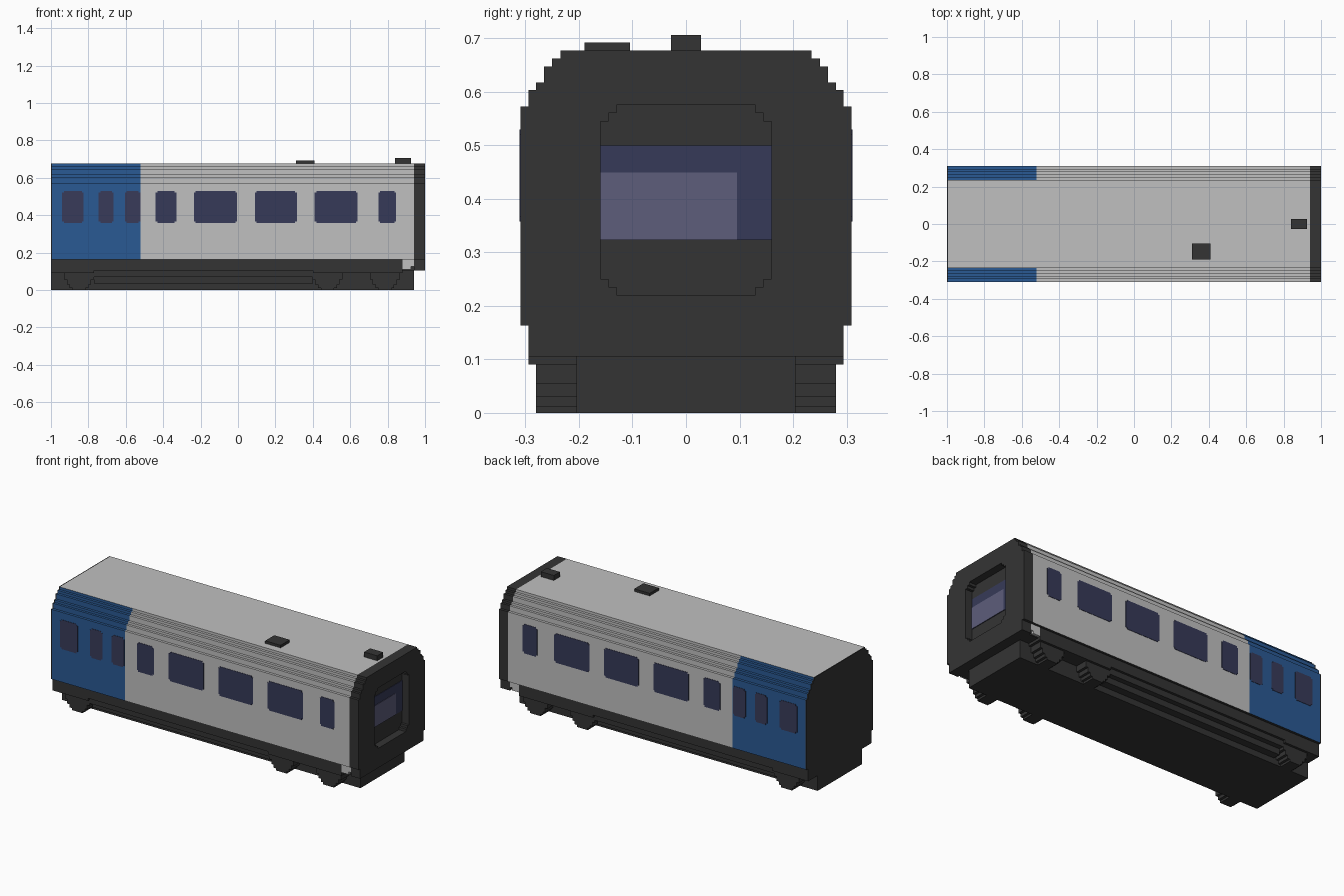
import bpy, bmesh

if "Cube" in bpy.data.objects:
    bpy.data.objects.remove(bpy.data.objects["Cube"])


def material(name, rgb):
    """Flat material from 8-bit display colour, stored as linear."""
    lin = [((c / 255 + 0.055) / 1.055) ** 2.4 for c in rgb] + [1]
    m = bpy.data.materials.new(name)
    m.use_nodes = True
    m.diffuse_color = lin
    m.node_tree.nodes["Principled BSDF"].inputs["Base Color"].default_value = lin
    return m


DARK = material("charcoal", (52, 52, 52))
WHITE = material("light_grey", (192, 192, 192))
BLUE = material("blue", (42, 90, 148))
GLASS = material("navy_glass", (54, 58, 88))
TINT = material("dusky_glass", (56, 59, 90))
BLIND = material("lavender_panel", (93, 93, 123))


def finish(name, bm, *mats):
    bmesh.ops.recalc_face_normals(bm, faces=bm.faces)
    mesh = bpy.data.meshes.new(name)
    bm.to_mesh(mesh)
    bm.free()
    for m in mats:
        mesh.materials.append(m)
    ob = bpy.data.objects.new(name, mesh)
    bpy.context.collection.objects.link(ob)
    return ob


def prism(name, outline, axis, a, b, mat):
    """Extrude a 2D outline from a to b along x (outline y,z) or y (outline x,z)."""
    def put(p, t):
        return (t, p[0], p[1]) if axis == "x" else (p[0], t, p[1])
    bm = bmesh.new()
    lo = [bm.verts.new(put(p, a)) for p in outline]
    hi = [bm.verts.new(put(p, b)) for p in outline]
    bm.faces.new(lo)
    bm.faces.new(hi)
    n = len(outline)
    for i in range(n):
        j = (i + 1) % n
        bm.faces.new((lo[i], lo[j], hi[j], hi[i]))
    return finish(name, bm, mat)


def box(name, x0, x1, y0, y1, z0, z1, mat):
    return prism(name, [(x0, z0), (x1, z0), (x1, z1), (x0, z1)], "y", y0, y1, mat)


def notched(u0, u1, v0, v1, steps):
    """Rectangle whose corners are cut by stair steps (du, dv)."""
    corner = [(steps[0][0], 0)]
    for i, (du, dv) in enumerate(steps):
        nxt = steps[i + 1][0] if i + 1 < len(steps) else 0
        corner += [(du, dv), (nxt, dv)]
    low_left = [(u0 + a, v0 + b) for a, b in corner]
    up_left = [(u0 + a, v1 - b) for a, b in reversed(corner)]
    left = low_left + up_left
    return left + [(u0 + u1 - u, v) for u, v in reversed(left)]


# Carriage shell: stepped roof profile lofted along x, coloured by zone
levels = [(0.309, 0.163, 0.573), (0.294, 0.573, 0.603), (0.28, 0.603, 0.617),
          (0.265, 0.617, 0.647), (0.25, 0.647, 0.662), (0.235, 0.662, 0.677)]
half = [(w, z) for w, z0, z1 in levels for z in (z0, z1)]
section = half + [(-w, z) for w, z in reversed(half)]
bm = bmesh.new()
rings = [[bm.verts.new((x, y, z)) for y, z in section]
         for x in (-1, -0.994, -0.52, 0.94, 1)]
n = len(section)
for r0, r1 in zip(rings, rings[1:]):
    for i in range(n):
        j = (i + 1) % n
        bm.faces.new((r0[i], r0[j], r1[j], r1[i]))
bm.faces.new(rings[0])
bm.faces.new(rings[-1])
for f in bm.faces:
    c = f.calc_center_median()
    if -0.99 < c.x < 0.94 and c.z > 0.164:
        roof = c.z > 0.676
        f.material_index = 2 if c.x < -0.52 and not roof else 1
shell = finish("carriage_shell", bm, DARK, WHITE, BLUE)

# Recessed gangway opening in the right-hand end
opening = notched(-0.16, 0.16, 0.22, 0.575, [(0.03, 0.015), (0.015, 0.03)])
cutter = prism("gangway_cutter", opening, "x", 0.955, 1.05, DARK)
cutter.hide_render = True
mod = shell.modifiers.new("gangway_recess", "BOOLEAN")
mod.operation = "DIFFERENCE"
mod.solver = "EXACT"
mod.object = cutter
bpy.context.view_layer.objects.active = shell
bpy.ops.object.modifier_apply(modifier=mod.name)
bpy.data.objects.remove(cutter)

# Gangway door glass and blind
box("gangway_glass", 0.954, 0.958, -0.16, 0.16, 0.323, 0.5, GLASS)
box("gangway_blind", 0.957, 0.960, -0.16, 0.095, 0.323, 0.449, BLIND)

# Side windows
windows = [(-0.94, -0.825), (-0.745, -0.665), (-0.605, -0.522), (-0.44, -0.33),
           (-0.235, -0.005), (0.09, 0.315), (0.41, 0.64), (0.75, 0.845)]
for side, s in (("right", -1), ("left", 1)):
    for i, (x0, x1) in enumerate(windows):
        prism(f"window_{'front' if s < 0 else 'back'}_{i + 1}",
              notched(x0, x1, 0.358, 0.53, [(0.009, 0.009)]), "y",
              s * 0.307, s * 0.311, TINT if x1 < -0.5 else GLASS)

# Underframe and central floor pan
box("underframe", -1, 0.88, -0.294, 0.294, 0.105, 0.163, DARK)
box("underframe_end", 0.88, 0.94, -0.279, 0.279, 0.105, 0.163, DARK)
box("end_skirt", 0.94, 1, -0.294, 0.294, 0.105, 0.163, DARK)
box("floor_pan", -1, 0.94, -0.205, 0.205, 0, 0.105, DARK)

# Bogie frames, side ledges and corner panels on both sides
for side, s in (("front", -1), ("back", 1)):
    for i, (x0, x1) in enumerate([(-1, -0.77), (0.4, 0.88)]):
        box(f"sole_bar_{side}_{i + 1}", x0, x1, s * 0.205, s * 0.294, 0.09, 0.105, DARK)
    for i, cx in enumerate((-0.85, 0.478, 0.785)):
        right = [(0.035, 0), (0.035, 0.012), (0.05, 0.012), (0.05, 0.03),
                 (0.065, 0.03), (0.065, 0.055), (0.08, 0.055), (0.08, 0.09)]
        outline = [(cx + u, z) for u, z in right] + [(cx - u, z) for u, z in reversed(right)]
        prism(f"bogie_frame_{side}_{i + 1}", outline, "y", s * 0.2, s * 0.28, DARK)
    box(f"equipment_ledge_upper_{side}", -0.77, 0.4, s * 0.2, s * 0.28, 0.07, 0.105, DARK)
    box(f"equipment_ledge_lower_{side}", -0.77, 0.4, s * 0.2, s * 0.25, 0.035, 0.07, DARK)
    prism(f"corner_panel_{side}",
          [(0.88, 0.163), (0.88, 0.11), (0.925, 0.11), (0.925, 0.125), (0.94, 0.125), (0.94, 0.163)],
          "y", s * 0.278, s * 0.294, WHITE)

# Roof fittings
box("roof_vent", 0.31, 0.41, -0.19, -0.105, 0.677, 0.692, DARK)
box("roof_aerial", 0.84, 0.925, -0.028, 0.028, 0.677, 0.706, DARK)
